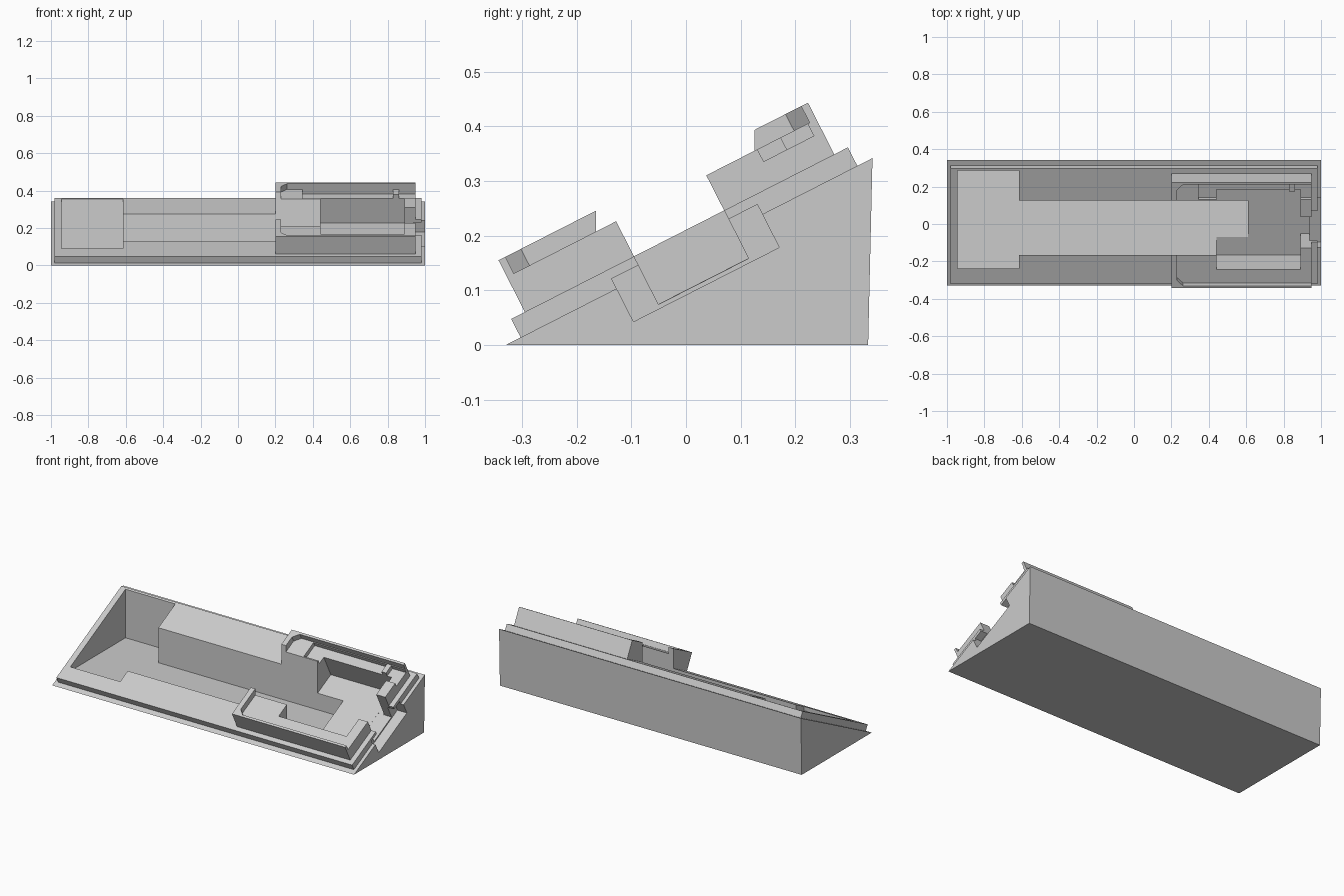
import bpy
from mathutils import Matrix, Vector
from math import cos, sin, radians

if "Cube" in bpy.data.objects:
    bpy.data.objects.remove(bpy.data.objects["Cube"], do_unlink=True)

grey = bpy.data.materials.new("plain grey")
grey.use_nodes = True
colour = (0.6, 0.6, 0.6, 1)
grey.diffuse_color = colour
grey.node_tree.nodes["Principled BSDF"].inputs["Base Color"].default_value = colour

# Sloped frame: x across, u up the slope, n out of the sloped face
A = radians(27)
FRONT = -0.33
SLOPE = Matrix(((1, 0, 0, 0), (0, cos(A), -sin(A), FRONT), (0, sin(A), cos(A), 0), (0, 0, 0, 1)))
LEVEL = Matrix.Identity(4)
POCKET_FLOOR = -0.06
LEVEL_FLOOR = 0.065


def prism(name, outline, low, high, place):
    """Extrude a flat outline between two heights in the given frame."""
    count = len(outline)
    points = [place @ Vector((a, b, h)) for h in (low, high) for a, b in outline]
    faces = [list(range(count))[::-1], list(range(count, 2 * count))]
    for i in range(count):
        j = (i + 1) % count
        faces.append([i, j, j + count, i + count])
    mesh = bpy.data.meshes.new(name)
    mesh.from_pydata(points, [], faces)
    mesh.materials.append(grey)
    obj = bpy.data.objects.new(name, mesh)
    bpy.context.collection.objects.link(obj)
    return obj


def box(name, x, y, z, place=SLOPE):
    outline = [(x[0], y[0]), (x[1], y[0]), (x[1], y[1]), (x[0], y[1])]
    return prism(name, outline, z[0], z[1], place)


def combine(target, tool, operation):
    """Apply a boolean and drop the tool."""
    tool.hide_render = True
    mod = target.modifiers.new(tool.name, "BOOLEAN")
    mod.operation, mod.object, mod.solver = operation, tool, "EXACT"
    bpy.context.view_layer.update()
    graph = bpy.context.evaluated_depsgraph_get()
    result = bpy.data.meshes.new_from_object(target.evaluated_get(graph))
    target.modifiers.clear()
    target.data = result
    bpy.data.objects.remove(tool, do_unlink=True)


# Wedge body: side profile extruded across x
across = Matrix(((0, 0, 1, 0), (1, 0, 0, 0), (0, 1, 0, 0), (0, 0, 0, 1)))
body = prism("wedge_body", [(FRONT, 0), (0.333, 0), (0.341, 0.342)], -1, 1, across)

# Raised lip and collar on the sloped face
combine(body, box("lip", (-0.98, 0.98), (0.031, 0.722), (-0.008, 0.038)), "UNION")
combine(body, box("collar", (0.2, 0.95), (0.059, 0.694), (0.02, 0.144)), "UNION")

# Collar hollow with cut corners, open at the end, leaving a thin wall
hollow = [(0.23, 0.105), (0.262, 0.073), (1.1, 0.073), (1.1, 0.68), (0.262, 0.68), (0.23, 0.648)]
combine(body, prism("collar_hollow", hollow, 0.11, 0.3, SLOPE), "DIFFERENCE")

# One level floor shared by the side bay and the long channel
bay = [(-0.945, -0.237), (-0.615, -0.237), (-0.615, -0.165), (0.61, -0.165),
       (0.61, 0.125), (-0.615, 0.125), (-0.615, 0.285), (-0.945, 0.285)]
combine(body, prism("bay_and_channel", bay, LEVEL_FLOOR, 0.8, LEVEL), "DIFFERENCE")

# Recesses square to the slope
cuts = [
    ("shelf_recess", (0.345, 1.1), (0.573, 0.676), (0.085, 0.25)),
    ("deep_pocket", (0.44, 0.89), (0.153, 0.62), (POCKET_FLOOR, 0.4)),
    ("end_slot", (0.85, 1.1), (0.283, 0.468), (POCKET_FLOOR - 0.0005, 0.35)),
    ("plug_seat", (0.937, 1.1), (0.228, 0.527), (-0.068, 0.02)),
]
for name, x, u, n in cuts:
    combine(body, box(name, x, u, n), "DIFFERENCE")

# Small post standing in the shelf recess
post = box("recess_post", (0.83, 0.86), (0.62, 0.685), (0.08, 0.11))
combine(body, post, "UNION")
